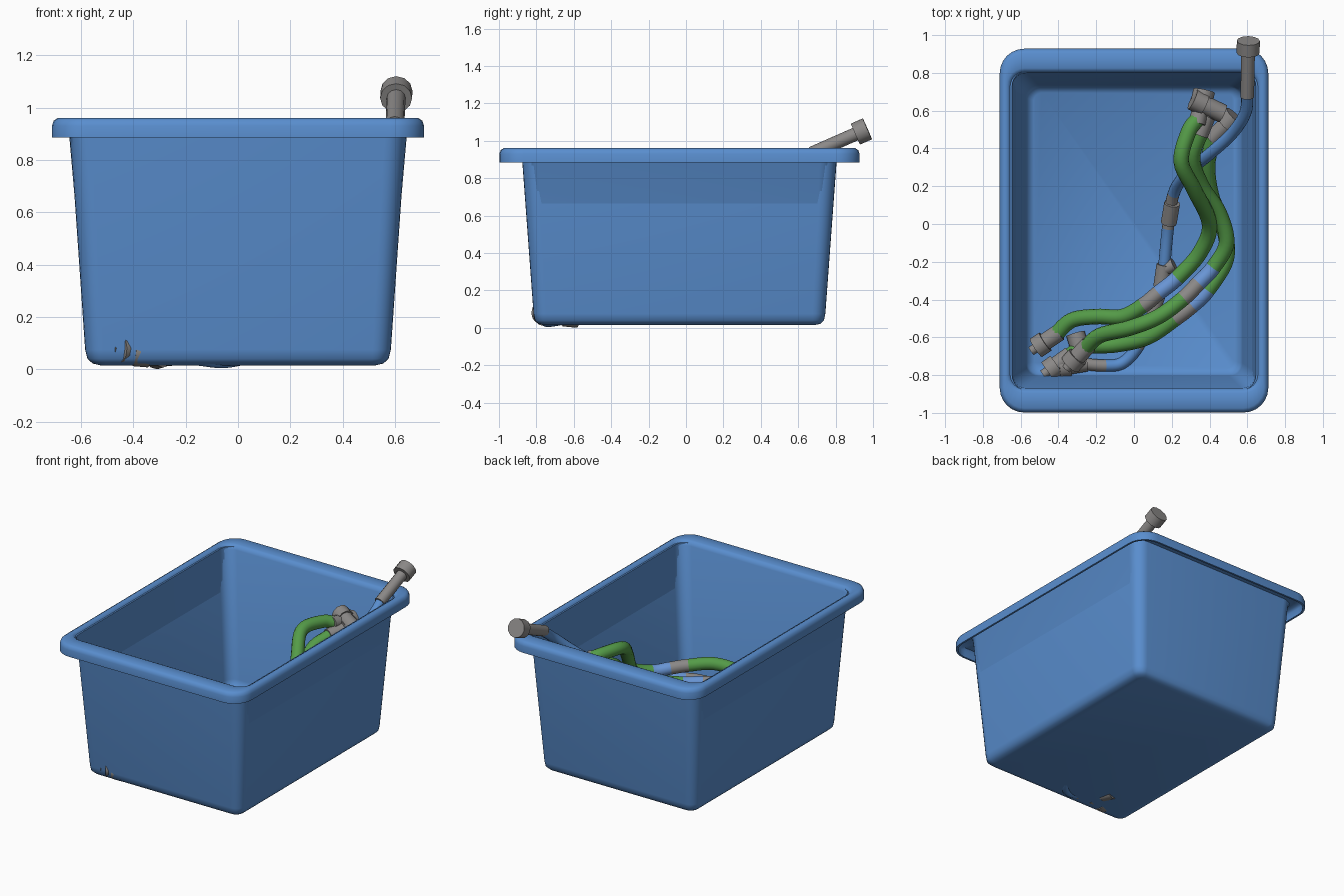
import bpy, bmesh, math
from mathutils import Vector

cube = bpy.data.objects.get("Cube")
if cube:
    bpy.data.objects.remove(cube, do_unlink=True)


def material(name, rgb):
    m = bpy.data.materials.new(name)
    m.use_nodes = True
    m.diffuse_color = (*rgb, 1)
    m.node_tree.nodes["Principled BSDF"].inputs["Base Color"].default_value = (*rgb, 1)
    return m


MATS = {
    "b": material("tub_blue", (0.10, 0.27, 0.62)),
    "l": material("band_blue", (0.14, 0.30, 0.66)),
    "g": material("hose_green", (0.09, 0.33, 0.065)),
    "k": material("fitting_gray", (0.26, 0.25, 0.245)),
}
KEYS = list(MATS)


def finish(name, bm, keys, angle=40):
    bmesh.ops.recalc_face_normals(bm, faces=bm.faces)
    mesh = bpy.data.meshes.new(name)
    bm.to_mesh(mesh)
    bm.free()
    for k in keys:
        mesh.materials.append(MATS[k])
    obj = bpy.data.objects.new(name, mesh)
    bpy.context.collection.objects.link(obj)
    bpy.ops.object.select_all(action="DESELECT")
    obj.select_set(True)
    bpy.context.view_layer.objects.active = obj
    bpy.ops.object.shade_smooth_by_angle(angle=math.radians(angle))
    return obj


def bridge(bm, a, b, mat=0):
    n = len(a)
    for i in range(n):
        f = bm.faces.new((a[i], a[(i + 1) % n], b[(i + 1) % n], b[i]))
        f.material_index = mat


# Tub: rounded rectangles lofted from outer floor, over the rolled rim, to inner floor
TUB_Y = -0.035


def rounded_ring(bm, hx, hy, z, r, steps=6):
    ring = []
    for q, (sx, sy) in enumerate(((1, 1), (-1, 1), (-1, -1), (1, -1))):
        for s in range(steps + 1):
            a = math.pi / 2 * (q + s / steps)
            ring.append(bm.verts.new((sx * (hx - r) + r * math.cos(a),
                                      sy * (hy - r) + r * math.sin(a) + TUB_Y, z)))
    return ring


TUB_PROFILE = [  # half width, half depth, height, corner radius
    (0.525, 0.725, 0.015, 0.03), (0.555, 0.755, 0.022, 0.05),
    (0.575, 0.773, 0.04, 0.06), (0.584, 0.78, 0.075, 0.07),
    (0.640, 0.840, 0.885, 0.08), (0.645, 0.845, 0.945, 0.08),
    (0.685, 0.938, 0.945, 0.11), (0.698, 0.95, 0.93, 0.12), (0.698, 0.95, 0.885, 0.12),
    (0.711, 0.963, 0.885, 0.13), (0.711, 0.963, 0.93, 0.13),
    (0.704, 0.956, 0.95, 0.125), (0.688, 0.94, 0.96, 0.11),
    (0.672, 0.86, 0.96, 0.09), (0.660, 0.846, 0.953, 0.08), (0.648, 0.834, 0.93, 0.08),
    (0.574, 0.77, 0.085, 0.07), (0.562, 0.76, 0.05, 0.06), (0.53, 0.73, 0.03, 0.04),
]
bm = bmesh.new()
rings = [rounded_ring(bm, *p) for p in TUB_PROFILE]
for a, b in zip(rings, rings[1:]):
    bridge(bm, a, b)
bm.faces.new(rings[0])
bm.faces.new(rings[-1])
finish("storage_tub", bm, "b", 50)


# Hoses: smooth tubes through points, one colour letter per span
def spline(points, steps=6):
    p = [Vector(q) for q in points]
    p = [2 * p[0] - p[1]] + p + [2 * p[-1] - p[-2]]
    out = []
    for a, b, c, d in zip(p, p[1:], p[2:], p[3:]):
        for s in range(steps):
            t = s / steps
            out.append(0.5 * (2 * b + (c - a) * t + (2 * a - 5 * b + 4 * c - d) * t * t
                              + (3 * b - a - 3 * c + d) * t ** 3))
    return out + [p[-2]]


def hose(name, points, colours, radius, steps=6, sides=14):
    path = spline(points, steps)
    bm = bmesh.new()
    rings = []
    for i, c in enumerate(path):
        tangent = path[min(i + 1, len(path) - 1)] - path[max(i - 1, 0)]
        u = tangent.cross(Vector((0, 0, 1))).normalized()
        v = u.cross(tangent).normalized()
        angles = [2 * math.pi * s / sides for s in range(sides)]
        rings.append([bm.verts.new(c + radius * (u * math.cos(a) + v * math.sin(a)))
                      for a in angles])
    for i in range(len(rings) - 1):
        bridge(bm, rings[i], rings[i + 1], KEYS.index(colours[i // steps]))
    bm.faces.new(rings[0])
    bm.faces.new(rings[-1])
    finish(name, bm, KEYS)


# Fittings: stacked cylinders along an axis, each (start, end, radius)
def fitting(name, origin, toward, sections, sides=12):
    origin = Vector(origin)
    axis = (Vector(toward) - origin).normalized()
    turn = axis.to_track_quat("Z", "Y").to_matrix().to_4x4()
    bm = bmesh.new()
    for start, end, r in sections:
        made = bmesh.ops.create_cone(bm, cap_ends=True, segments=sides, radius1=r,
                                     radius2=r, depth=end - start)
        for v in made["verts"]:
            v.co.z += (start + end) / 2
    bm.transform(turn)
    bmesh.ops.translate(bm, verts=bm.verts, vec=origin)
    finish(name, bm, "k", 35)


PLUG = [(-0.03, 0.06, 0.046), (0.06, 0.12, 0.058), (0.12, 0.15, 0.025)]
SOCKET = [(-0.03, 0.08, 0.044), (0.08, 0.15, 0.058)]

GREEN_HOSES = {
    "upper": ([(-0.42, -0.59, 0.10), (-0.33, -0.51, 0.14), (-0.2, -0.49, 0.2),
               (-0.06, -0.49, 0.26), (0.05, -0.43, 0.30), (0.13, -0.365, 0.31),
               (0.23, -0.285, 0.31), (0.35, -0.15, 0.35), (0.40, 0.0, 0.45),
               (0.32, 0.18, 0.66), (0.25, 0.33, 0.78), (0.29, 0.49, 0.79),
               (0.34, 0.56, 0.77)],
              "ggggklgggggg", (-0.54, -0.67, 0.08), (0.37, 0.70, 0.75)),
    "middle": ([(-0.26, -0.66, 0.16), (-0.18, -0.59, 0.24), (-0.02, -0.55, 0.35),
                (0.13, -0.49, 0.39), (0.26, -0.395, 0.38), (0.34, -0.315, 0.37),
                (0.42, -0.23, 0.36), (0.49, -0.1, 0.40), (0.45, 0.06, 0.46),
                (0.36, 0.2, 0.55), (0.31, 0.35, 0.66), (0.36, 0.5, 0.72)],
               "gggg" "klggggg", (-0.40, -0.81, 0.10), (0.42, 0.65, 0.74)),
    "lower": ([(-0.36, -0.71, 0.08), (-0.26, -0.65, 0.06), (-0.1, -0.64, 0.10),
               (0.07, -0.60, 0.18), (0.22, -0.50, 0.24), (0.31, -0.43, 0.26),
               (0.39, -0.35, 0.27), (0.49, -0.18, 0.28), (0.47, 0.0, 0.33),
               (0.41, 0.15, 0.40), (0.39, 0.32, 0.50), (0.43, 0.47, 0.58)],
              "ggggklggggg", (-0.50, -0.81, 0.08), (0.54, 0.58, 0.62)),
}
for label, (points, colours, plug_aim, socket_aim) in GREEN_HOSES.items():
    hose(label + "_green_hose", points, colours, 0.041)
    fitting(label + "_hose_plug", points[0], plug_aim, PLUG)
    fitting(label + "_hose_socket", points[-1], socket_aim, SOCKET)

# Cross fitting resting among the raised hose ends
fitting("raised_coupling", (0.31, 0.66, 0.79), (0.5, 0.57, 0.75),
        [(0, 0.07, 0.058), (0.07, 0.18, 0.05)])

# Slim blue hose running from the floor up over the back corner
SLIM = [(-0.28, -0.74, 0.06), (-0.15, -0.75, 0.045), (-0.06, -0.735, 0.036),
        (0.02, -0.65, 0.05), (0.09, -0.50, 0.08), (0.14, -0.36, 0.12),
        (0.16, -0.22, 0.15), (0.18, -0.02, 0.20), (0.21, 0.16, 0.30),
        (0.28, 0.27, 0.46), (0.40, 0.37, 0.63), (0.52, 0.48, 0.75),
        (0.59, 0.59, 0.86), (0.60, 0.70, 0.945)]
hose("slim_hose", SLIM, "kbbkkkbkbbbbb", 0.032)
fitting("slim_hose_nozzle", SLIM[-1], (0.605, 0.95, 1.055),
        [(-0.03, 0.23, 0.036), (0.225, 0.295, 0.061)])
fitting("slim_hose_plug", SLIM[0], (-0.40, -0.76, 0.07), PLUG)
fitting("floor_cap", (-0.31, -0.58, 0.05), (-0.28, -0.68, 0.06),
        [(0, 0.08, 0.05), (0.08, 0.14, 0.035)])

# Collars along the slim hose
for i, (a, b) in enumerate(((SLIM[5], SLIM[6]), (SLIM[7], SLIM[8]))):
    fitting("slim_hose_collar_%d" % (i + 1), a, b, [(0.03, 0.15, 0.042)])
fitting("slim_hose_tee", (0.16, -0.24, 0.15), (0.24, -0.20, 0.17), [(0, 0.06, 0.036)])
